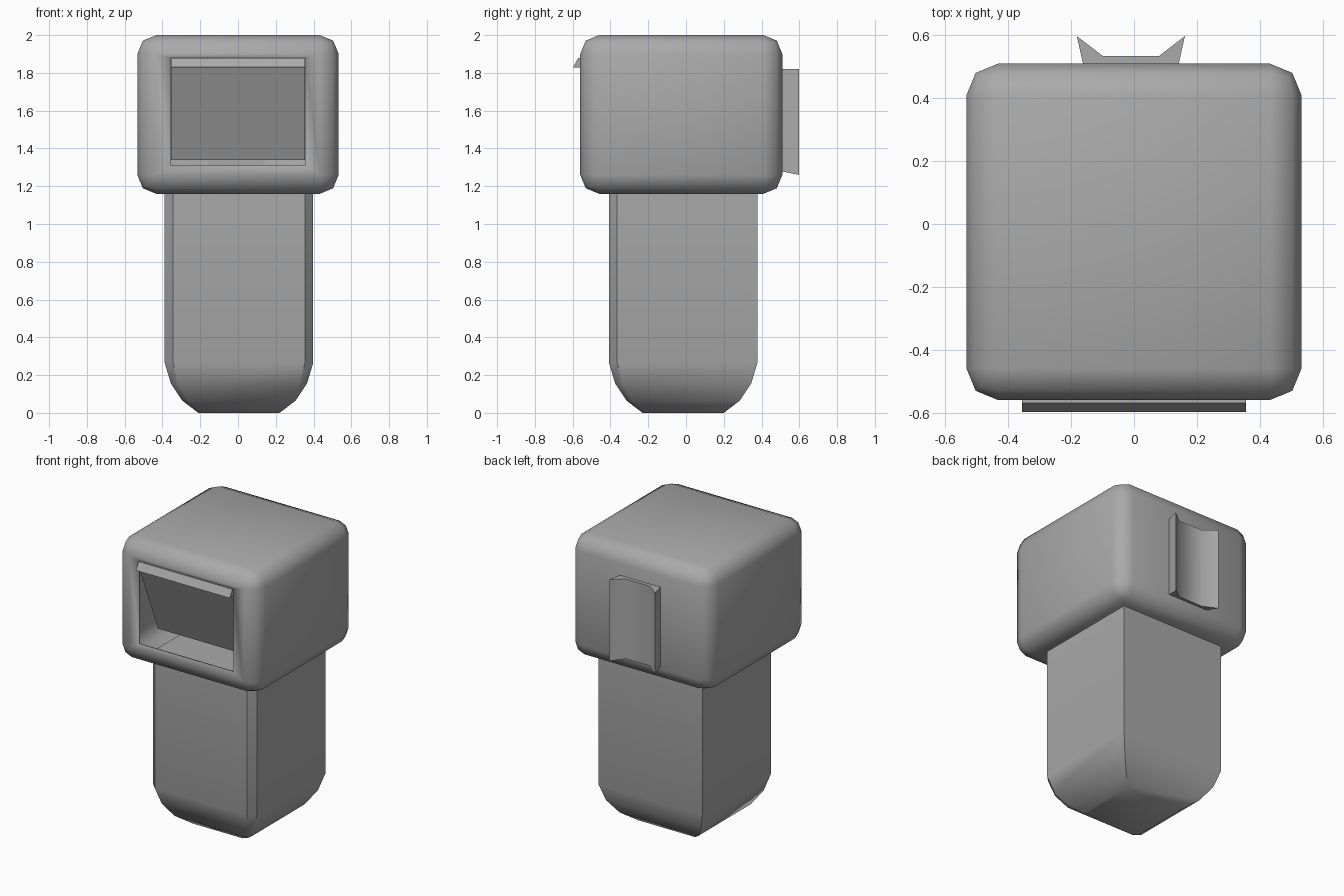
import bpy, bmesh, math

if "Cube" in bpy.data.objects:
    bpy.data.objects.remove(bpy.data.objects["Cube"], do_unlink=True)

GREY = (0.4, 0.4, 0.4, 1)
grey = bpy.data.materials.new("plain_grey")
grey.use_nodes = True
grey.diffuse_color = GREY
grey.node_tree.nodes["Principled BSDF"].inputs["Base Color"].default_value = GREY


def finish(bm, name, angle):
    """Turn a bmesh into a smooth shaded grey object."""
    bmesh.ops.recalc_face_normals(bm, faces=bm.faces)
    mesh = bpy.data.meshes.new(name)
    bm.to_mesh(mesh)
    bm.free()
    mesh.materials.append(grey)
    obj = bpy.data.objects.new(name, mesh)
    bpy.context.collection.objects.link(obj)
    bpy.ops.object.select_all(action="DESELECT")
    obj.select_set(True)
    bpy.context.view_layer.objects.active = obj
    bpy.ops.object.shade_smooth_by_angle(angle=math.radians(angle))
    return obj


def loft(rings, name, angle):
    """Skin a list of equal point rings and cap both ends."""
    bm = bmesh.new()
    loops = [[bm.verts.new(p) for p in ring] for ring in rings]
    for a, b in zip(loops, loops[1:]):
        for i in range(len(a)):
            j = (i + 1) % len(a)
            bm.faces.new((a[i], a[j], b[j], b[i]))
    bm.faces.new(loops[0])
    bm.faces.new(loops[-1])
    return finish(bm, name, angle)


# Body: square column with chamfered front corners and a rounded foot
def body_ring(r, z):
    cx, cy, c = 0.005, -0.015, 0.11 * r
    plan = [(-r + c, -r), (r - c, -r), (r, -r + c), (r, r), (-r, r), (-r, -r + c)]
    return [(cx + x, cy + y, z) for x, y in plan]


foot = [(0.215, 0), (0.3, 0.065), (0.36, 0.155), (0.393, 0.265), (0.393, 1.18)]
loft([body_ring(r, z) for r, z in foot], "body", 40)

# Head: hollow rounded box
bm = bmesh.new()
bmesh.ops.create_cube(bm, size=1)
for v in bm.verts:
    v.co.x *= 1.066
    v.co.y = v.co.y * 1.07 - 0.025
    v.co.z = v.co.z * 0.84 + 1.58
bmesh.ops.bevel(bm, geom=bm.edges[:], offset=0.1, segments=2, profile=0.5,
                affect="EDGES")

# Opening cut into the front of the head
front = min(bm.faces, key=lambda f: f.calc_center_median().y)
bmesh.ops.inset_individual(bm, faces=[front], thickness=0.01)
for v in front.verts:
    v.co.x = math.copysign(0.357, v.co.x)
    v.co.z = 1.88 if v.co.z > 1.58 else 1.31
bmesh.ops.delete(bm, geom=[front], context="FACES")
bm.normal_update()

# Crisp crease down each upright corner
creases = []
for e in bm.edges:
    a, b = (v.co for v in e.verts)
    if abs(a.z - b.z) > 0.5 and 0.49 < abs(a.x) < 0.52:
        creases.append(e.index)
head = finish(bm, "head", 60)
sharp = head.data.attributes.get("sharp_edge")
if sharp is None:
    sharp = head.data.attributes.new("sharp_edge", "BOOLEAN", "EDGE")
for e in head.data.edges:
    a, b = (head.data.vertices[i].co for i in e.vertices)
    if abs(a.z - b.z) > 0.5 and 0.49 < abs(a.x) < 0.52:
        sharp.data[e.index].value = True
shell = head.modifiers.new("shell", "SOLIDIFY")
shell.thickness = 0.01
shell.offset = -1

# Swing flap hanging inward, with a pull lip along its top
flap_profile = [(-0.57, 1.88), (-0.598, 1.83), (-0.56, 1.828), (-0.36, 1.34),
                (-0.345, 1.345), (-0.545, 1.88)]
loft([[(x, y, z) for y, z in flap_profile] for x in (-0.356, 0.356)], "flap", 30)

# Rear bracket with two flared wings
half = [(0.15, 0.5), (0.172, 0.598), (0.09, 0.535)]
plan = half + [(-x, y) for x, y in reversed(half)]
lower = [(x - 0.01, y, 1.28 - 0.2 * (y - 0.5)) for x, y in plan]
upper = [(x - 0.01, y, 1.82) for x, y in plan]
loft([lower, upper], "rear_bracket", 50)
